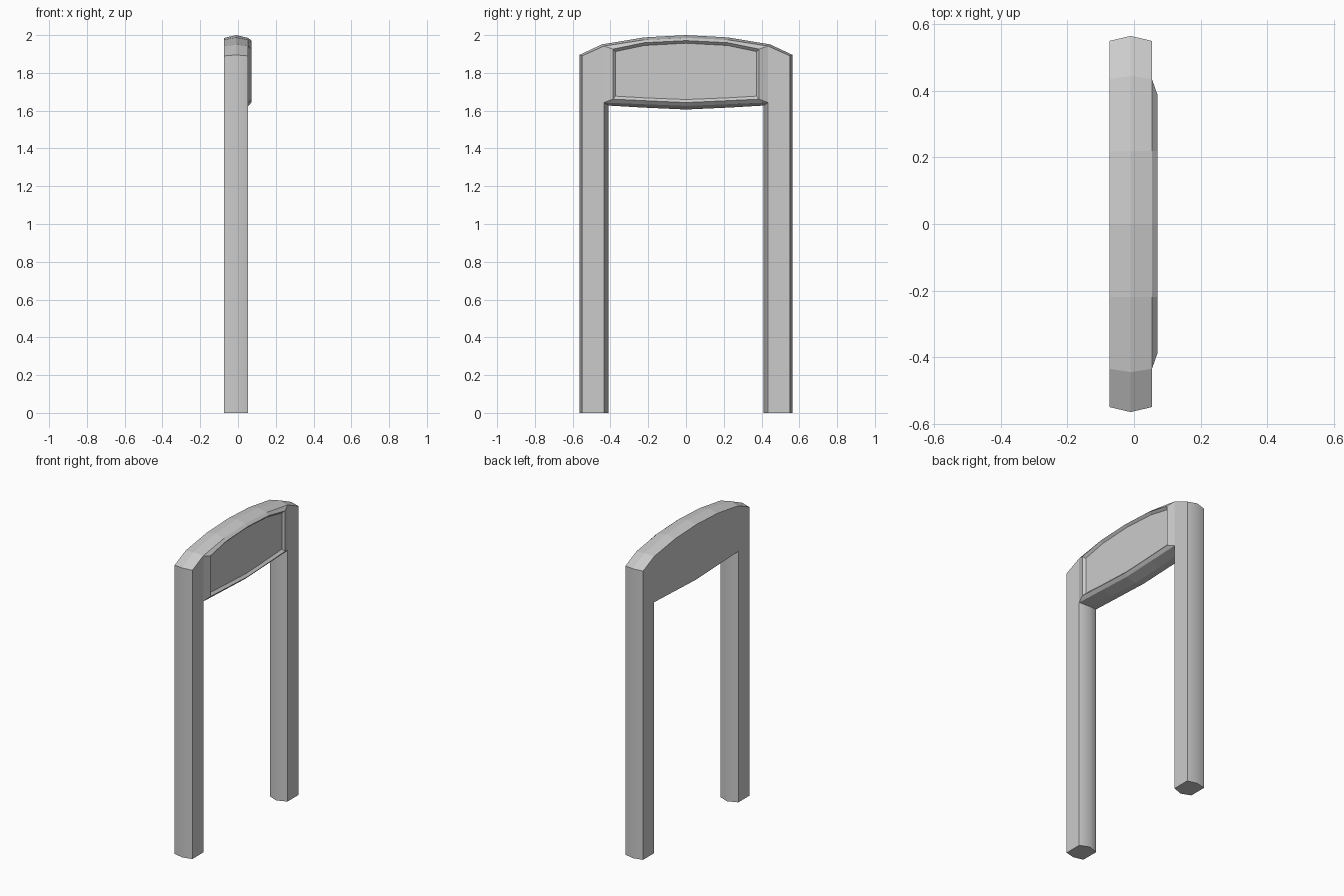
import bpy
import bmesh

cube = bpy.data.objects.get("Cube")
if cube:
    bpy.data.objects.remove(cube, do_unlink=True)

grey = bpy.data.materials.new("light grey")
grey.use_nodes = True
grey.diffuse_color = (0.6, 0.6, 0.6, 1)
grey.node_tree.nodes["Principled BSDF"].inputs["Base Color"].default_value = (0.6, 0.6, 0.6, 1)


def mirrored(half):
    """Close a half outline, which may start and end on the centre line."""
    return half + [(-y, z) for y, z in reversed(half) if y > 0]


def loft(name, layers, cap_start=True, smooth_posts=False):
    """Join matching outlines, each at its own depth x, and cap the ends."""
    bm = bmesh.new()
    rings = [[bm.verts.new((x, y, z)) for y, z in mirrored(half)] for x, half in layers]
    for a, b in zip(rings, rings[1:]):
        for i in range(len(a)):
            j = (i + 1) % len(a)
            face = bm.faces.new((a[i], a[j], b[j], b[i]))
            # only the tall post sides are rounded
            zs = [v.co.z for v in face.verts]
            face.smooth = smooth_posts and max(zs) - min(zs) > 1
    bm.faces.new(rings[-1])
    if cap_start:
        bm.faces.new(rings[0])
        bmesh.ops.recalc_face_normals(bm, faces=bm.faces)
    else:
        # open shell: make the panel face outward
        bmesh.ops.recalc_face_normals(bm, faces=bm.faces)
        bm.faces.ensure_lookup_table()
        if bm.faces[-1].normal.x < 0:
            bmesh.ops.reverse_faces(bm, faces=bm.faces)
    mesh = bpy.data.meshes.new(name)
    bm.to_mesh(mesh)
    bm.free()
    mesh.materials.append(grey)
    obj = bpy.data.objects.new(name, mesh)
    bpy.context.collection.objects.link(obj)
    return obj


# Gateway: two posts and an arched lintel, with edges bulging at mid depth
edge = [(0, 1.985), (0.22, 1.975), (0.435, 1.942), (0.55, 1.89), (0.55, 0),
        (0.435, 0), (0.435, 1.643), (0.22, 1.634), (0, 1.625)]
ridge = [(0, 2.0), (0.22, 1.988), (0.445, 1.951), (0.565, 1.895), (0.565, 0),
         (0.41, 0), (0.41, 1.627), (0.22, 1.616), (0, 1.606)]
loft("gateway_frame", [(-0.074, edge), (-0.01, ridge), (0.054, edge)], smooth_posts=True)

# Raised sign border with a recessed panel on the lintel
base = [(0, 1.985), (0.22, 1.975), (0.435, 1.942), (0.435, 1.643), (0.22, 1.634), (0, 1.625)]
crest = [(0, 1.971), (0.22, 1.96), (0.387, 1.926), (0.387, 1.661), (0.22, 1.653), (0, 1.643)]
panel = [(0, 1.957), (0.22, 1.945), (0.373, 1.913), (0.373, 1.677), (0.22, 1.668), (0, 1.659)]
loft("sign_panel", [(0.054, base), (0.071, crest), (0.056, panel)], cap_start=False)
